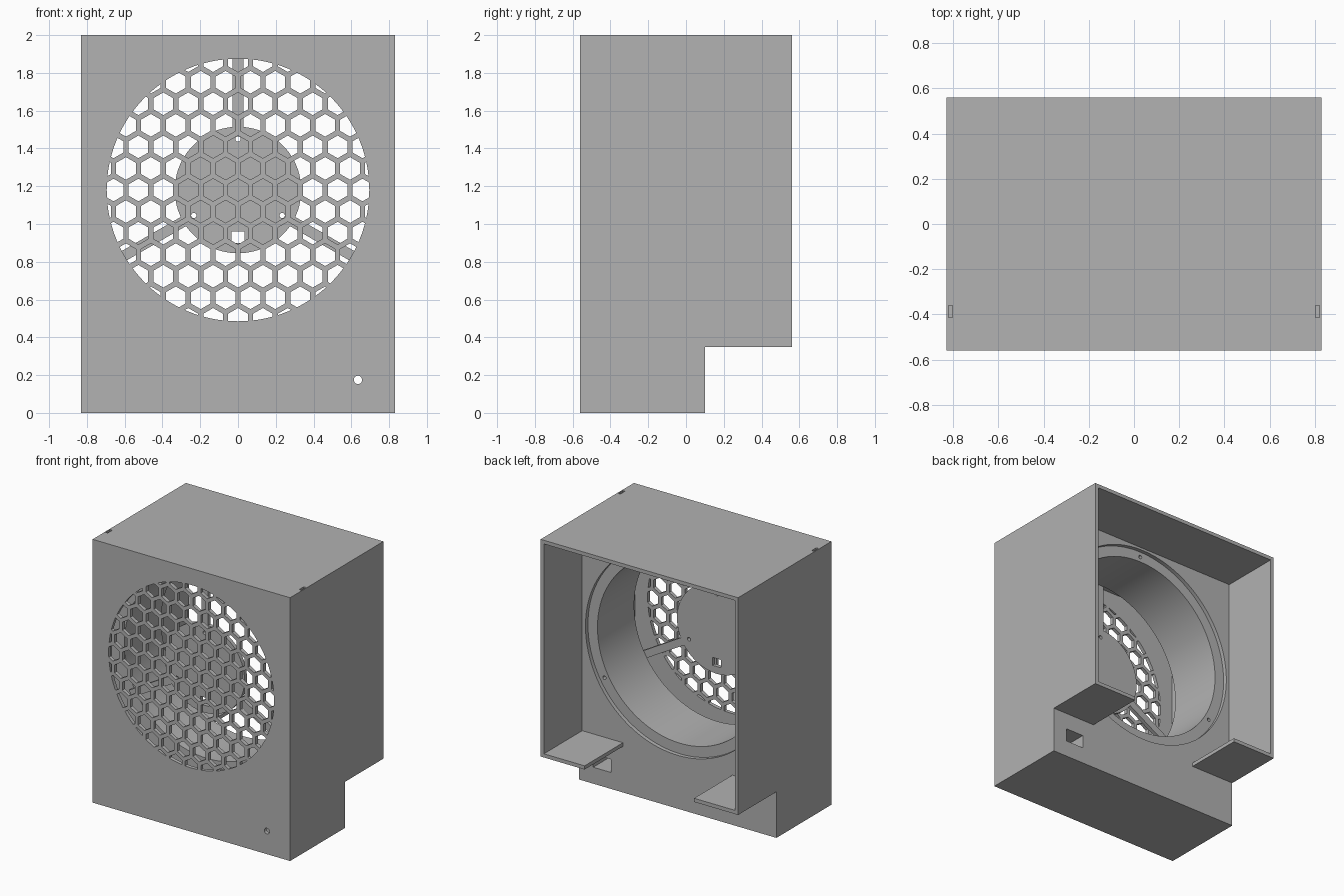
import bpy
import bmesh
from math import radians, cos, sin, sqrt, pi
from mathutils import Matrix

if "Cube" in bpy.data.objects:
    bpy.data.objects.remove(bpy.data.objects["Cube"], do_unlink=True)

GREY = (0.445, 0.445, 0.445, 1.0)
mat = bpy.data.materials.new("matte_grey")
mat.use_nodes = True
mat.diffuse_color = GREY
mat.node_tree.nodes["Principled BSDF"].inputs["Base Color"].default_value = GREY

W, D, H, T = 0.83, 0.56, 2.0, 0.028      # half width, half depth, height, wall
CZ, R = 1.18, 0.695                      # fan centre height and bore radius
PLATE, FLOOR, DUCT = 0.10, 0.35, -0.37   # rear plate, notch height, duct front
ANGLES = [radians(a) for a in (90, 210, 330)]


def make(name, bm):
    bmesh.ops.recalc_face_normals(bm, faces=bm.faces)
    mesh = bpy.data.meshes.new(name)
    bm.to_mesh(mesh)
    bm.free()
    mesh.materials.append(mat)
    ob = bpy.data.objects.new(name, mesh)
    bpy.context.collection.objects.link(ob)
    return ob


def add_box(bm, x0, x1, y0, y1, z0, z1):
    m = Matrix.Translation(((x0 + x1) / 2, (y0 + y1) / 2, (z0 + z1) / 2))
    bmesh.ops.create_cube(bm, size=1, matrix=m @ Matrix.Diagonal((x1 - x0, y1 - y0, z1 - z0, 1)))


def add_rod(bm, x, z, r, y0, y1, sides=24):
    # Prism along y; six sides give a point at the top
    m = Matrix.Translation((x, (y0 + y1) / 2, z)) @ Matrix.Rotation(pi / 2, 4, "X")
    if sides == 6:
        m = m @ Matrix.Rotation(pi / 2, 4, "Z")
    geo = bmesh.ops.create_cone(bm, cap_ends=True, segments=sides,
                                radius1=r, radius2=r, depth=y1 - y0)
    verts = geo["verts"]
    if sides == 6:
        # Put a corner exactly at local +y before standing the prism up
        v = verts[0].co
        turn = pi / 2 - math_angle(v.x, v.y)
        bmesh.ops.rotate(bm, verts=verts, matrix=Matrix.Rotation(turn, 3, "Z"))
        m = Matrix.Translation((x, (y0 + y1) / 2, z)) @ Matrix.Rotation(pi / 2, 4, "X")
    bmesh.ops.transform(bm, matrix=m, verts=verts)


def math_angle(x, y):
    return Matrix.Identity(2).row[0].angle_signed((x, y)) * -1


def box(name, *dims):
    bm = bmesh.new()
    add_box(bm, *dims)
    return make(name, bm)


def rod(name, *args):
    bm = bmesh.new()
    add_rod(bm, *args)
    return make(name, bm)


def boolean(target, tool, op="DIFFERENCE"):
    mod = target.modifiers.new("cut", "BOOLEAN")
    mod.operation, mod.solver, mod.object = op, "EXACT", tool
    bpy.context.view_layer.objects.active = target
    bpy.ops.object.modifier_apply(modifier=mod.name)
    bpy.data.objects.remove(tool, do_unlink=True)


# Housing block with rear cavity, stepped underside and hollow front
housing = box("housing", -W, W, -D, D, 0, H)
boolean(housing, box("notch", -1, 1, PLATE, 1, -1, FLOOR))
boolean(housing, box("rear_cavity", -W + T, W - T, PLATE, 1, FLOOR + T, H - T))
boolean(housing, box("shelf_gap", -0.46, 0.46, PLATE, 1, 0.2, 0.6))
boolean(housing, box("front_chamber", -W + T, W - T, -D + T, DUCT, T, H - T))

# Fan duct and the shallow seat around it
boolean(housing, rod("bore", 0, CZ, R, -0.45, 0.2, 128))
boolean(housing, rod("seat", 0, CZ, 0.775, PLATE - 0.03, 0.2, 128))

# Screw holes, cable socket and indicator hole
bm = bmesh.new()
for a in ANGLES:
    add_rod(bm, 0.735 * cos(a), CZ + 0.735 * sin(a), 0.014, -0.1, 0.2, 16)
add_rod(bm, 0.635, 0.175, 0.022, -0.6, -0.5)
add_box(bm, 0.56, 0.71, -0.45, 0.2, 0.125, 0.225)
boolean(housing, make("small_holes", bm))

# Small slots near the top side edges
bm = bmesh.new()
for s in (-1, 1):
    xs = sorted((s * 0.804, s * 0.822))
    add_box(bm, *xs, -0.415, -0.36, H - 0.05, H + 0.05)
boolean(housing, make("top_slots", bm))

# Honeycomb grille clipped to the fan circle
PITCH = 0.1318
bm = bmesh.new()
for row in range(-7, 8):
    for col in range(-7, 8):
        x = (col + (row % 2) / 2) * PITCH
        z = row * PITCH * sqrt(3) / 2
        if x * x + z * z < (R + 0.05) ** 2:
            add_rod(bm, x, CZ + z, 0.06, -0.6, -0.5, 6)
cells = make("grille_cells", bm)
boolean(cells, rod("grille_edge", 0, CZ, R, -0.7, -0.4, 128), "INTERSECT")
boolean(housing, cells)

# Motor hub with screw holes and a cable window
hub = rod("motor_hub", 0, CZ, 0.335, DUCT - 0.03, DUCT, 96)
bm = bmesh.new()
for a in ANGLES:
    add_rod(bm, 0.27 * cos(a), CZ + 0.27 * sin(a), 0.014, -0.5, -0.3, 16)
add_box(bm, -0.035, 0.035, -0.5, -0.3, 0.9, 0.96)
boolean(hub, make("hub_holes", bm))

# Three spokes holding the hub
bm = bmesh.new()
for a in ANGLES:
    n = len(bm.verts)
    add_box(bm, 0.33, 0.72, DUCT - 0.03, DUCT, -0.028, 0.028)
    bm.verts.ensure_lookup_table()
    m = Matrix.Translation((0, 0, CZ)) @ Matrix.Rotation(-a, 4, "Y")
    bmesh.ops.transform(bm, matrix=m, verts=bm.verts[n:])
spokes = make("hub_spokes", bm)

for ob in (housing, hub, spokes):
    bpy.ops.object.select_all(action="DESELECT")
    ob.select_set(True)
    bpy.context.view_layer.objects.active = ob
    bpy.ops.object.shade_smooth_by_angle(angle=radians(30))
